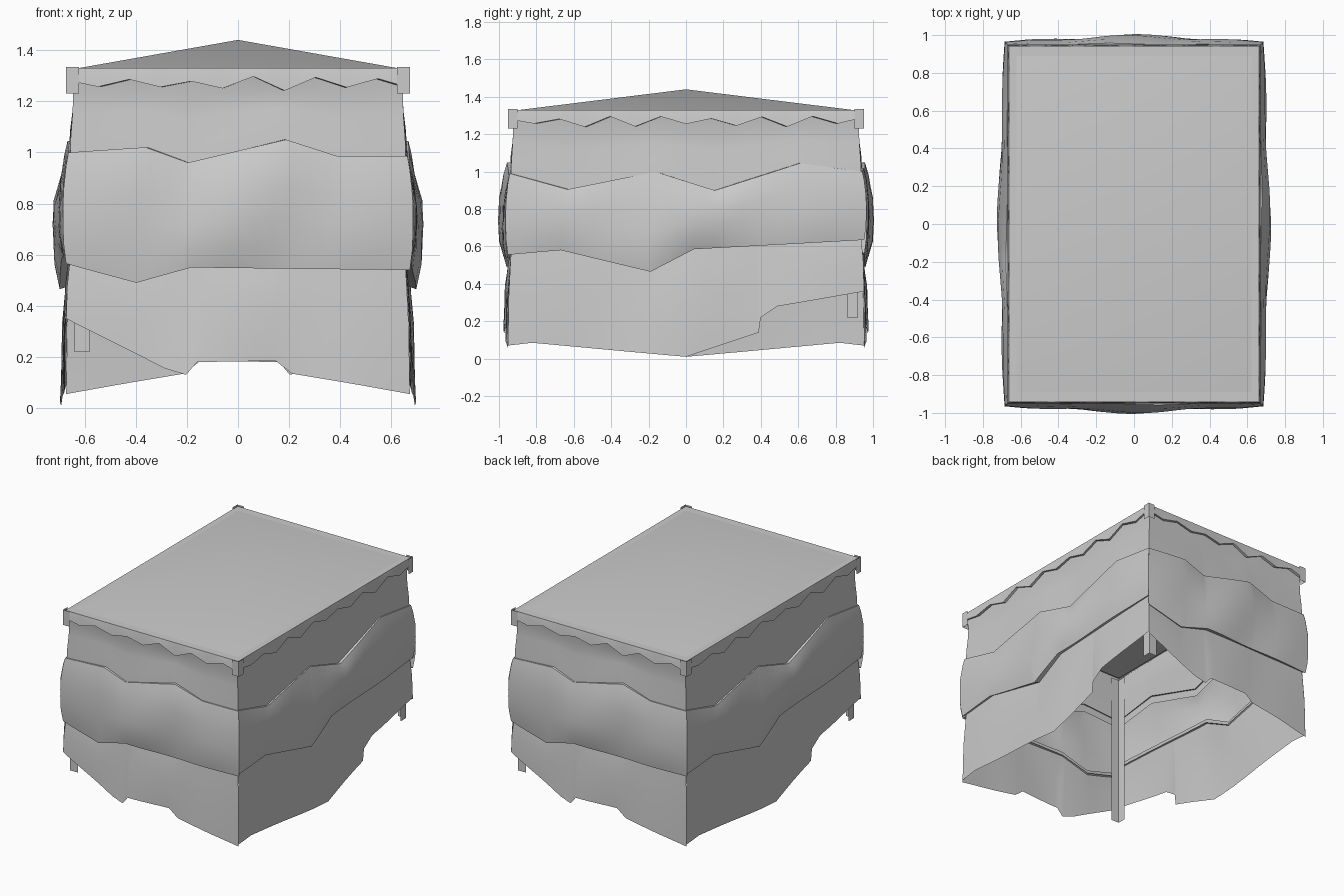
import bpy, bmesh, math, random

if "Cube" in bpy.data.objects:
    bpy.data.objects.remove(bpy.data.objects["Cube"])

HX, HY, ZT = 0.65, 0.93, 1.33      # half width, half depth, eave height
random.seed(4)


def lerp(line, t):
    """Piecewise linear height along a list of (position, height)."""
    for (a, va), (b, vb) in zip(line, line[1:]):
        if t <= b:
            return va + (vb - va) * (t - a) / (b - a)
    return line[-1][1]


def finish(name, bm):
    me = bpy.data.meshes.new(name)
    bmesh.ops.recalc_face_normals(bm, faces=bm.faces)
    bm.to_mesh(me)
    bm.free()
    ob = bpy.data.objects.new(name, me)
    bpy.context.collection.objects.link(ob)
    bpy.ops.object.select_all(action='DESELECT')
    ob.select_set(True)
    bpy.context.view_layer.objects.active = ob
    bpy.ops.object.shade_smooth_by_angle(angle=math.radians(40))


def fold(t, f, half):
    """Folds: half depth at the corners, full in the middle, with slanted ripples."""
    u = t / half
    return 0.5 + math.cos(u * math.pi / 2) * (0.42 + 0.16 * math.sin(7 * u + 3 * f))


def band(name, side, top, bottom, rows, folded=True):
    """Cloth between two wavy edges; rows = (fraction down, outward offset).
    Each band is repeated on the opposite wall by a half turn."""
    half = HX if side == 'front' else HY
    ts = {round(half * i / 10, 3) for i in range(-10, 11)}
    ts = sorted(ts | {round(p[0], 3) for p in top + bottom})
    for turn in (1, -1):
        bm = bmesh.new()
        grid = []
        for f, o in rows:
            row = []
            for t in ts:
                off = o * (fold(t, f, half) if folded else 1)
                za, zb = lerp(top, t), lerp(bottom, t)
                s = t * (1 + off / half)            # mitred corners
                x, y = (s, -HY - off) if side == 'front' else (HX + off, s)
                row.append(bm.verts.new((x * turn, y * turn, za + (zb - za) * f)))
            grid.append(row)
        for a, b in zip(grid, grid[1:]):
            for i in range(len(ts) - 1):
                bm.faces.new((a[i], a[i + 1], b[i + 1], b[i]))
        label = side if turn == 1 else {'front': 'back', 'right': 'left'}[side]
        finish(f"{label}_{name}", bm)


def shift(line, dz):
    return [(t, z + dz) for t, z in line]


def wall(side, half, upper, lower, hem, teeth):
    eave = [(-half, ZT), (half, ZT)]
    zigzag = [(-half + 2 * half * i / teeth,
               1.268 + (0.022 if i % 2 == 0 else -0.022) * random.uniform(0.4, 1.4))
              for i in range(teeth + 1)]
    # upper cloth, tucked behind the middle layer
    band('upper_cloth', side, shift(eave, -.01), shift(upper, -.05),
         [(0, .012), (.25, -.01), (.45, -.006), (.7, .008), (1, .015)])
    # bulging middle cloth
    band('middle_cloth', side, upper, lower,
         [(0, 0), (0, .026), (.12, .045), (.35, .066), (.6, .07), (.82, .065), (1, .045), (.97, 0)])
    # lower cloth with ragged hem
    band('lower_cloth', side, shift(lower, .04), hem,
         [(0, .008), (.2, .02), (.5, .036), (1, .044)])
    # zigzag trim below the eave
    band('trim', side, eave, zigzag, [(0, -.05), (0, .012), (.5, .017), (1, .02), (1, .004)], False)


wall('front', HX,
     upper=[(-HX, 1), (-.35, 1.02), (-.19, .96), (.18, 1.05), (.38, .985), (HX, .985)],
     lower=[(-HX, .565), (-.38, .49), (-.17, .55), (.2, .545), (HX, .54)],
     hem=[(-HX, .35), (-.27, .155), (-.19, .13), (-.15, .18), (.14, .185), (.2, .135), (HX, .055)],
     teeth=11)
wall('right', HY,
     upper=[(-HY, .99), (-.62, .905), (-.16, 1), (.15, .9), (.6, 1.045), (HY, 1)],
     lower=[(-HY, .555), (-.65, .58), (-.18, .465), (.04, .585), (HY, .635)],
     hem=[(-HY, .07), (-.8, .085), (0, .01), (.375, .14), (.385, .22), (.47, .28), (HY, .36)],
     teeth=14)

# Shallow pyramid roof
bm = bmesh.new()
c = [bm.verts.new((x * HX, y * HY, ZT - .005)) for x, y in ((-1, -1), (1, -1), (1, 1), (-1, 1))]
apex = bm.verts.new((0, 0, 1.44))
for i in range(4):
    bm.faces.new((c[i], c[(i + 1) % 4], apex))
finish('roof', bm)


def corner_strip(name, sx, sy, out, width, z0, z1):
    """Strip folded around one vertical corner."""
    bm = bmesh.new()
    x, y = HX + out, HY + out
    path = [(x - width, y), (x, y), (x, y - width)]
    lo, hi = [[bm.verts.new((px * sx, py * sy, z)) for px, py in path] for z in (z0, z1)]
    for i in range(2):
        bm.faces.new((lo[i], lo[i + 1], hi[i + 1], hi[i]))
    finish(name, bm)


# Inner strips at two opposite corners, trim wraps at all four
for s in (1, -1):
    corner_strip('inner_corner_strip', s, s, -.01, .06, .22, 1.3)
    for sy in (1, -1):
        corner_strip('trim_corner', s, sy, .022, .05, 1.23, 1.335)
